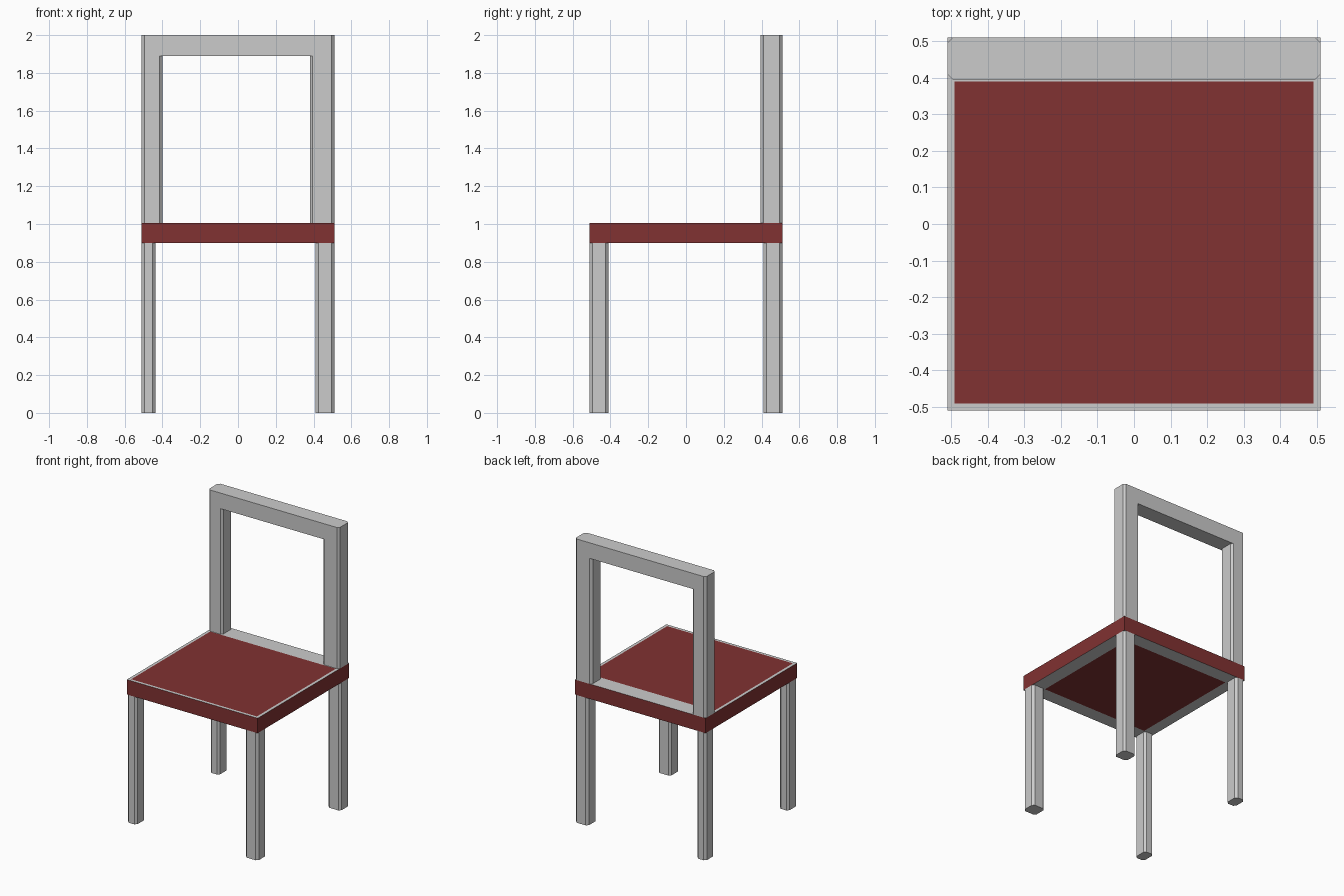
import bpy

if "Cube" in bpy.data.objects:
    bpy.data.objects.remove(bpy.data.objects["Cube"])

CHAMFER = 0.015


def make_object(name, verts, faces, materials=(), indices=None):
    mesh = bpy.data.meshes.new(name)
    mesh.from_pydata(verts, [], faces)
    for m in materials:
        mesh.materials.append(m)
    if indices:
        mesh.polygons.foreach_set("material_index", indices)
    mesh.update()
    obj = bpy.data.objects.new(name, mesh)
    bpy.context.collection.objects.link(obj)
    return obj


def rect(x0, x1, y0, y1, z):
    return [(x0, y0, z), (x1, y0, z), (x1, y1, z), (x0, y1, z)]


def chamfered_bar(name, x0, x1, y0, y1, z0, z1, c=CHAMFER):
    """Upright bar with its four vertical edges cut off."""
    outline = [(x0 + c, y0), (x1 - c, y0), (x1, y0 + c), (x1, y1 - c),
               (x1 - c, y1), (x0 + c, y1), (x0, y1 - c), (x0, y0 + c)]
    n = len(outline)
    verts = [(x, y, z) for z in (z0, z1) for x, y in outline]
    faces = [tuple(range(n))[::-1], tuple(range(n, 2 * n))]
    faces += [(i, (i + 1) % n, n + (i + 1) % n, n + i) for i in range(n)]
    return make_object(name, verts, faces)


# Seat: nested loops running from underside panel, round the edge, to top panel
red = bpy.data.materials.new("seat_red")
red.diffuse_color = (0.22, 0.032, 0.032, 1)
red.use_nodes = True
red.node_tree.nodes["Principled BSDF"].inputs["Base Color"].default_value = red.diffuse_color
loops = [rect(-0.43, 0.41, -0.41, 0.41, 0.9),
         rect(-0.51, 0.51, -0.51, 0.51, 0.9),
         rect(-0.51, 0.51, -0.51, 0.51, 1.005),
         rect(-0.49, 0.49, -0.49, 0.39, 1.005)]
faces, indices = [(3, 2, 1, 0), (12, 13, 14, 15)], [1, 1]
for k, colour in enumerate((0, 1, 0)):      # grey border, red edge, grey border
    a, b = 4 * k, 4 * k + 4
    for i in range(4):
        j = (i + 1) % 4
        faces.append((a + i, a + j, b + j, b + i))
        indices.append(colour)
make_object("seat", [v for loop in loops for v in loop], faces, (None, red), indices)

# Legs and back posts (the left ones are slimmer)
for side, leg_x, post_x in (("left", (-0.51, -0.437), (-0.51, -0.40)),
                            ("right", (0.41, 0.51), (0.38, 0.51))):
    chamfered_bar("front_leg_" + side, *leg_x, -0.51, -0.41, 0.0, 0.9)
    chamfered_bar("back_leg_" + side, *leg_x, 0.41, 0.51, 0.0, 0.9)
    chamfered_bar("back_post_" + side, *post_x, 0.395, 0.51, 1.005, 1.89)

# Top rail of the backrest
chamfered_bar("top_rail", -0.51, 0.51, 0.395, 0.51, 1.89, 2.0)
